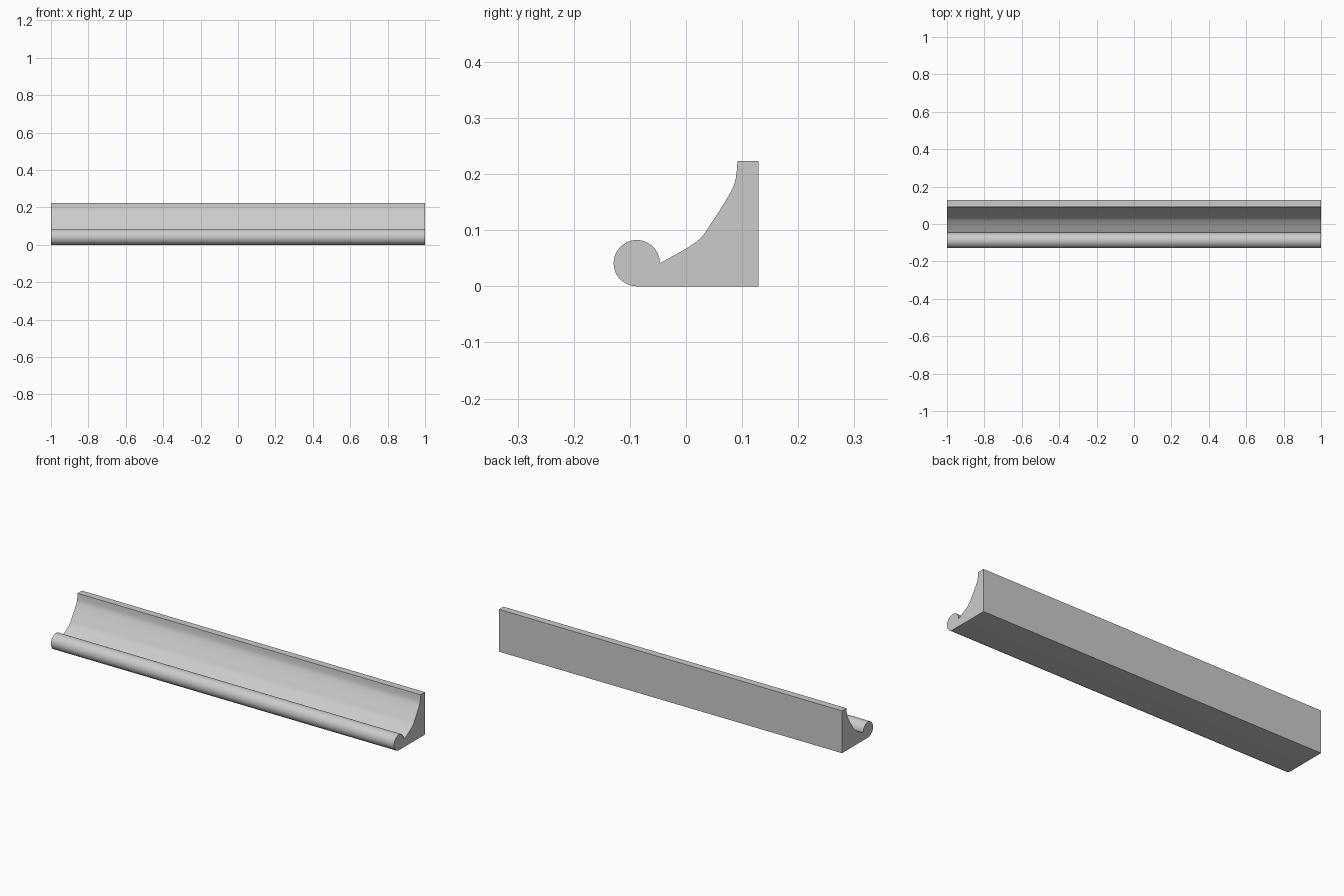
import bpy
import bmesh
import math
from mathutils import Vector
from mathutils.geometry import interpolate_bezier

default = bpy.data.objects.get("Cube")
if default:
    bpy.data.objects.remove(default, do_unlink=True)

HALF_LENGTH = 1.0
BACK_Y, TOP_Z = 0.129, 0.223
BEAD_R = 0.0412
BEAD_Y = BEAD_R - BACK_Y

# Single grey finish
grey = bpy.data.materials.new("light_grey")
grey.use_nodes = True
colour = (0.6, 0.6, 0.6, 1)
grey.diffuse_color = colour
grey.node_tree.nodes["Principled BSDF"].inputs["Base Color"].default_value = colour


def smooth_path(points, steps):
    """Smooth curve through the points, ends included."""
    pts = [Vector(p) for p in points]
    ends = [pts[0]] + pts + [pts[-1]]
    path = [pts[0]]
    for a, b, c, d in zip(ends, ends[1:], ends[2:], ends[3:]):
        path += interpolate_bezier(b, b + (c - a) / 6, c - (d - b) / 6, c, steps + 1)[1:]
    return path


# Round bead along the front edge, from its back around to its underside
segments = 36
profile = []
for i in range(segments + 1):
    angle = math.radians(270) * i / segments
    profile.append(Vector((0, BEAD_Y + BEAD_R * math.cos(angle),
                           BEAD_R + BEAD_R * math.sin(angle))))

# Flat base, flat back and narrow top
profile += [Vector((0, BACK_Y, 0)), Vector((0, BACK_Y, TOP_Z))]

# Hollow cove running down from the top to the bead
cove = [(0, 0.092, TOP_Z), (0, 0.087, 0.185), (0, 0.071, 0.153),
        (0, 0.046, 0.114), (0, 0.027, 0.087), (0, 0.0, 0.067),
        (0, 2 * BEAD_R - BACK_Y, BEAD_R)]
profile += smooth_path(cove, 5)[:-1]

# Extrude the profile along the full length
bm = bmesh.new()
end = bm.faces.new([bm.verts.new(p - Vector((HALF_LENGTH, 0, 0))) for p in profile])
extruded = bmesh.ops.extrude_face_region(bm, geom=[end], use_keep_orig=True)
moved = [v for v in extruded["geom"] if isinstance(v, bmesh.types.BMVert)]
bmesh.ops.translate(bm, verts=moved, vec=(2 * HALF_LENGTH, 0, 0))
bmesh.ops.recalc_face_normals(bm, faces=bm.faces)
mesh = bpy.data.meshes.new("cove_moulding")
bm.to_mesh(mesh)
bm.free()
mesh.materials.append(grey)

moulding = bpy.data.objects.new("cove_moulding", mesh)
bpy.context.collection.objects.link(moulding)
bpy.ops.object.select_all(action="DESELECT")
moulding.select_set(True)
bpy.context.view_layer.objects.active = moulding
bpy.ops.object.shade_smooth_by_angle(angle=math.radians(30))
